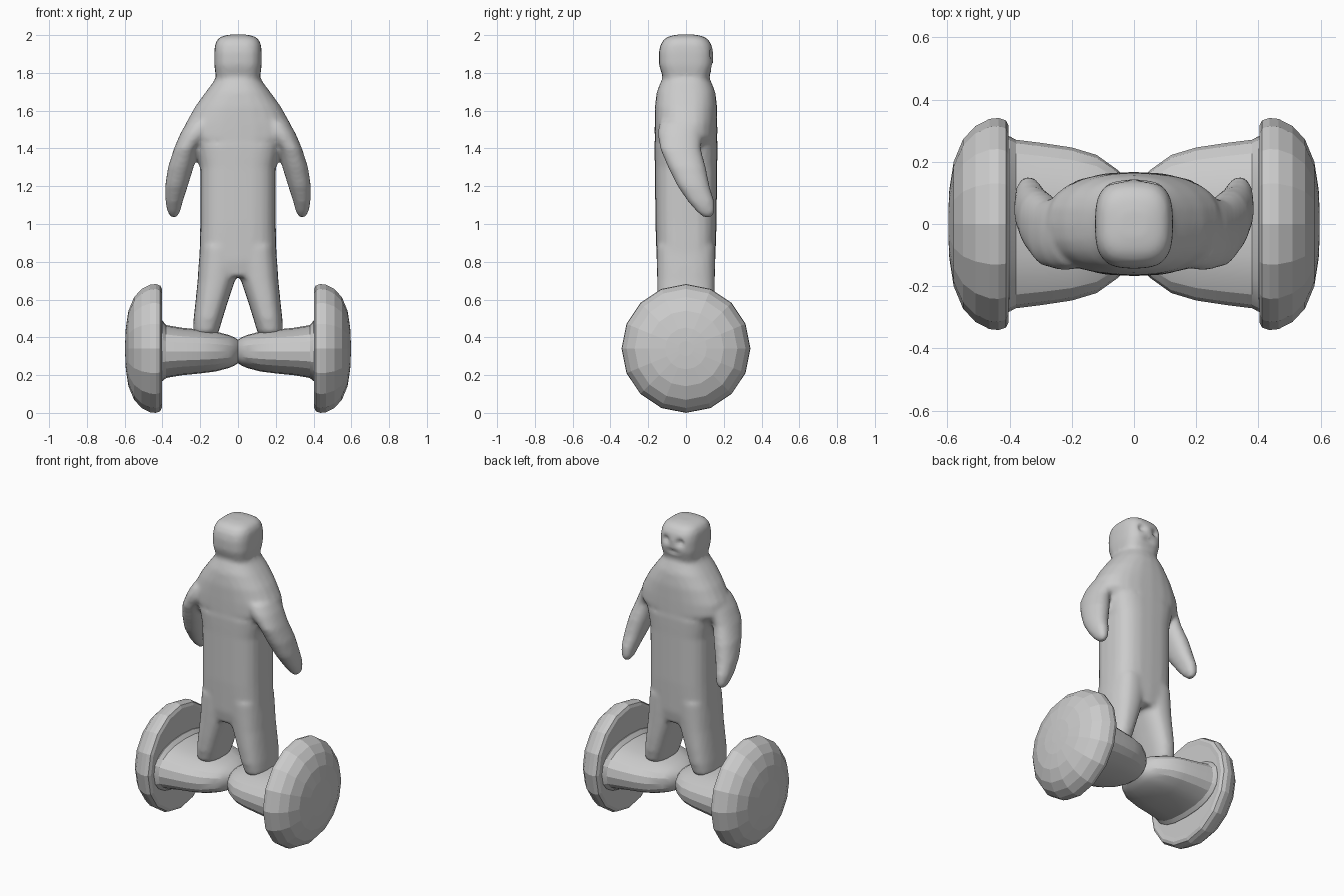
import bpy, bmesh, math

if "Cube" in bpy.data.objects:
    bpy.data.objects.remove(bpy.data.objects["Cube"])


def ring(a, b, n, p):
    """Superellipse cross-section with radii a, b."""
    pts = []
    for i in range(n):
        t = 2 * math.pi * i / n
        c, s = math.cos(t), math.sin(t)
        pts.append((a * math.copysign(abs(c) ** (2 / p), c),
                    b * math.copysign(abs(s) ** (2 / p), s)))
    return pts


def loft(bm, rings):
    """Skin a list of point rings and cap both ends."""
    rows = [[bm.verts.new(p) for p in r] for r in rings]
    faces = [bm.faces.new(rows[0]), bm.faces.new(rows[-1])]
    for r0, r1 in zip(rows, rows[1:]):
        for i in range(len(r0)):
            j = (i + 1) % len(r0)
            faces.append(bm.faces.new((r0[i], r0[j], r1[j], r1[i])))
    bmesh.ops.recalc_face_normals(bm, faces=faces)


def loft_z(bm, sections, p=2.5, n=24, side=1):
    loft(bm, [[(side * (cx + u), cy + v, z) for u, v in ring(rx, ry, n, p)]
              for z, cx, cy, rx, ry in sections])


def loft_x(bm, sections, p, n, side):
    loft(bm, [[(side * x, u, cz + v) for u, v in ring(ry, rz, n, p)]
              for x, ry, rz, cz in sections])


def make(name, bm):
    me = bpy.data.meshes.new(name)
    bm.to_mesh(me)
    bm.free()
    ob = bpy.data.objects.new(name, me)
    bpy.context.collection.objects.link(ob)
    return ob


# Rider: overlapping lofts, fused by a voxel remesh. Sections: z, cx, cy, rx, ry
bm = bmesh.new()
# torso
loft_z(bm, [(0.72, 0, 0, .18, .14), (0.80, 0, 0, .205, .155), (1.0, 0, 0, .20, .162),
            (1.3, 0, 0, .20, .165), (1.42, 0, 0, .225, .168)], 3)
loft_z(bm, [(1.38, 0, 0, .20, .165), (1.46, 0, 0, .29, .166), (1.53, 0, 0, .278, .166),
            (1.62, 0, 0, .228, .165), (1.70, 0, 0, .17, .155),
            (1.75, 0, 0, .132, .135), (1.79, 0, 0, .11, .115)], 2.4)
# head
loft_z(bm, [(1.74, 0, 0, .11, .11), (1.785, 0, 0, .118, .125), (1.84, 0, 0, .126, .143),
            (1.91, 0, 0, .126, .144), (1.95, 0, 0, .122, .135), (1.98, 0, 0, .108, .115),
            (1.996, 0, 0, .08, .085), (2.003, 0, 0, .04, .04)], 3)
for s in (1, -1):
    # arms
    loft_z(bm, [(1.54, .19, -.02, .08, .12), (1.48, .22, -.03, .085, .12),
                (1.40, .275, -.03, .064, .108), (1.30, .303, .005, .068, .10),
                (1.20, .326, .04, .060, .085), (1.12, .338, .08, .046, .070),
                (1.065, .34, .105, .034, .048), (1.035, .34, .115, .015, .022)], 2.2, side=s)
    # legs
    loft_z(bm, [(0.40, .17, 0, .045, .09), (0.43, .17, 0, .068, .13),
                (0.50, .158, 0, .077, .146), (0.60, .137, 0, .087, .151),
                (0.70, .115, 0, .099, .153), (0.78, .103, 0, .106, .155),
                (0.88, .10, 0, .10, .155)], 2.5, side=s)
rider = make("rider", bm)
bpy.context.view_layer.objects.active = rider
rider.select_set(True)
rm = rider.modifiers.new("fuse", 'REMESH')
rm.mode = 'VOXEL'
rm.voxel_size = 0.013
sm = rider.modifiers.new("soften", 'SMOOTH')
sm.factor = 0.5
sm.iterations = 6
for name in ("fuse", "soften"):
    bpy.ops.object.modifier_apply(modifier=name)

# Face on the rear side: eye sockets and mouth pressed in. x, z, width, height, depth
for v in rider.data.vertices:
    if v.co.y > 0.08 and v.co.z > 1.79:
        for x, z, w, h, d in ((-.05, 1.90, .022, .02, .022), (.05, 1.90, .022, .02, .022),
                              (0, 1.835, .035, .012, .012)):
            v.co.y -= d * math.exp(-((v.co.x - x) / w) ** 2 - ((v.co.z - z) / h) ** 2)
rider.data.polygons.foreach_set("use_smooth", [True] * len(rider.data.polygons))

for s, label in ((1, "right"), (-1, "left")):
    # Board half, flaring into the wheel. Sections: x, ry, rz, cz
    bm = bmesh.new()
    loft_x(bm, [(0, .10, .062, .325), (.02, .14, .075, .325), (.05, .172, .088, .325),
                (.12, .222, .106, .325), (.20, .246, .116, .325), (.30, .261, .126, .325),
                (.38, .271, .140, .325), (.40, .282, .160, .328), (.42, .285, .162, .328)],
           2.4, 20, s)
    board = make("board_half_" + label, bm)
    bpy.context.view_layer.objects.active = board
    for o in bpy.context.selected_objects:
        o.select_set(False)
    board.select_set(True)
    bpy.ops.object.shade_smooth_by_angle(angle=math.radians(20))
    # Wheel, faceted dome
    bm = bmesh.new()
    loft_x(bm, [(x, r, r, .341) for x, r in
                ((.405, .29), (.403, .315), (.412, .333), (.435, .341), (.465, .338),
                 (.51, .315), (.55, .272), (.58, .20), (.594, .11), (.597, .04))], 2, 16, s)
    make("wheel_" + label, bm)
